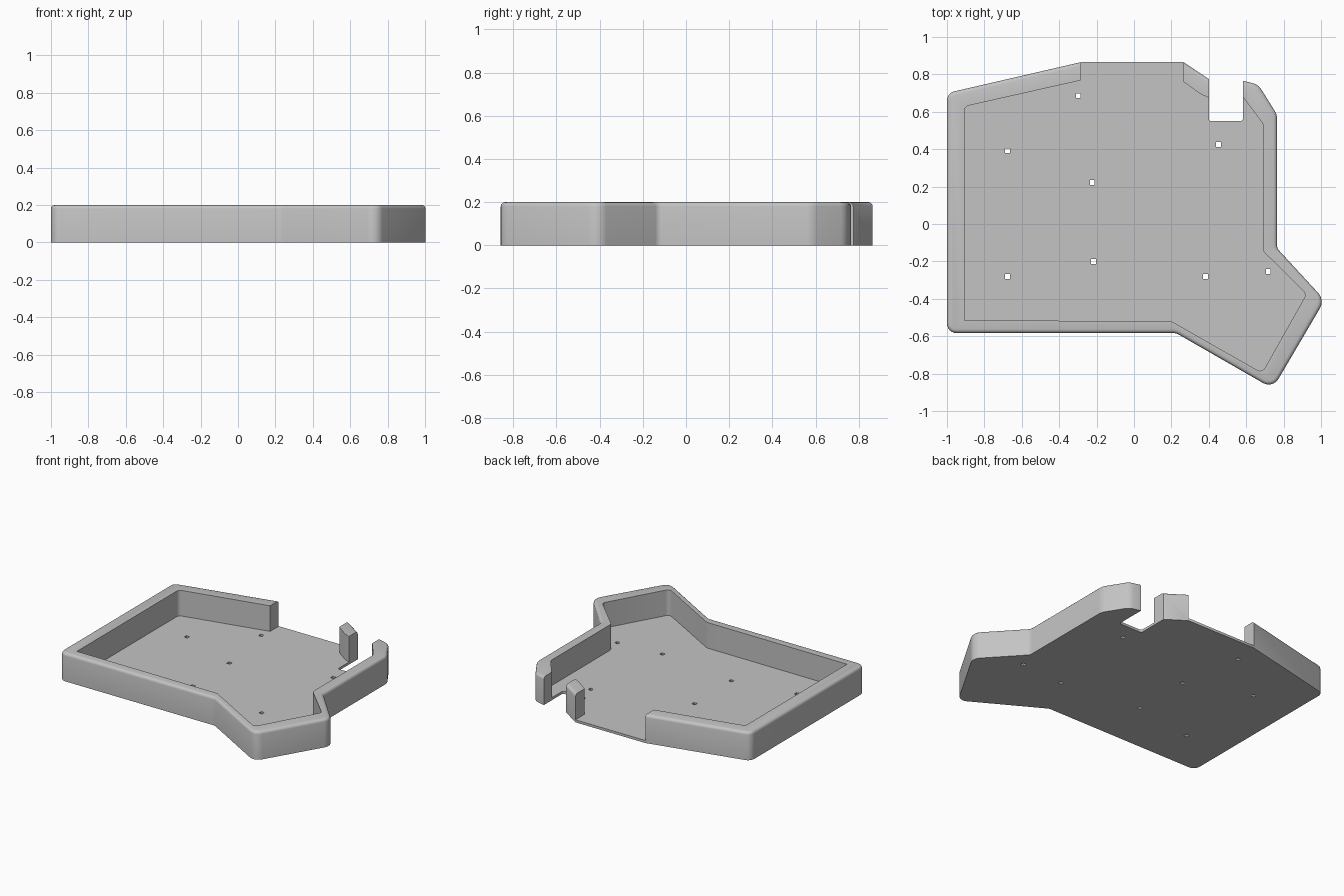
import bpy, bmesh, math
from mathutils import Vector

cube = bpy.data.objects.get("Cube")
if cube:
    bpy.data.objects.remove(cube, do_unlink=True)

HEIGHT, FLOOR, LIP = 0.2, 0.018, 0.02

grey = bpy.data.materials.new("plain grey")
grey.use_nodes = True
grey.diffuse_color = (0.55, 0.55, 0.55, 1)
grey.node_tree.nodes["Principled BSDF"].inputs["Base Color"].default_value = (0.55, 0.55, 0.55, 1)


def rounded(corners, steps=6):
    """Replace each (x, y, radius) corner with a fillet arc."""
    out = []
    for i, (x, y, r) in enumerate(corners):
        p = Vector((x, y))
        if r == 0:
            out.append(p)
            continue
        a = (Vector(corners[i - 1][:2]) - p).normalized()
        b = (Vector(corners[(i + 1) % len(corners)][:2]) - p).normalized()
        half = a.angle(b) / 2
        centre = p + (a + b).normalized() * (r / math.sin(half))
        start = p + a * (r / math.tan(half)) - centre
        end = p + b * (r / math.tan(half)) - centre
        sweep = start.angle_signed(end)
        for k in range(steps + 1):
            t = -sweep * k / steps
            c, s = math.cos(t), math.sin(t)
            out.append(centre + Vector((start.x * c - start.y * s, start.x * s + start.y * c)))
    return out


def prism(name, outline, z0, z1, lip=0):
    """Extrude an outline, optionally rounding its top rim."""
    bm = bmesh.new()
    base = bm.faces.new([bm.verts.new((p.x, p.y, z0)) for p in outline])
    top = bmesh.ops.extrude_face_region(bm, geom=[base])["geom"]
    for v in [g for g in top if isinstance(g, bmesh.types.BMVert)]:
        v.co.z = z1
    bmesh.ops.recalc_face_normals(bm, faces=bm.faces)
    if lip:
        rim = [e for e in bm.edges if all(v.co.z > z1 - 1e-5 for v in e.verts)]
        bmesh.ops.bevel(bm, geom=rim, offset=lip, segments=3, profile=0.5, affect='EDGES')
    mesh = bpy.data.meshes.new(name)
    bm.to_mesh(mesh)
    bm.free()
    mesh.materials.append(grey)
    obj = bpy.data.objects.new(name, mesh)
    bpy.context.collection.objects.link(obj)
    return obj


def box(x0, x1, y0, y1, r=0):
    return rounded([(x0, y0, r), (x1, y0, r), (x1, y1, 0), (x0, y1, 0)])


# Solid tray block with rounded corners and softened rim
tray = prism("tray", rounded([
    (-1, -0.583, 0.05), (0.225, -0.583, 0.06), (0.742, -0.88, 0.06),
    (1.02, -0.407, 0.07), (0.765, -0.13, 0.04), (0.765, 0.585, 0.09),
    (0.665, 0.745, 0.08), (0.585, 0.765, 0), (0.4, 0.775, 0),
    (0.265, 0.865, 0), (-0.285, 0.865, 0), (-1, 0.70, 0.05)]), 0, HEIGHT, LIP)

# Cavity, running out through the wide opening in the back wall
cutters = [prism("cavity_cutter", rounded([
    (-0.907, -0.515, 0), (0.2, -0.52, 0.05), (0.685, -0.796, 0.03),
    (0.922, -0.375, 0.03), (0.69, -0.145, 0.03), (0.69, 0.535, 0.03),
    (0.585, 0.675, 0), (0.4, 0.675, 0), (0.355, 0.695, 0), (0.265, 0.76, 0),
    (0.265, 1, 0), (-0.285, 1, 0), (-0.285, 0.768, 0), (-0.907, 0.628, 0.03)]),
    FLOOR, 0.4)]

# Cable notch through wall and floor
cutters.append(prism("notch_cutter", box(0.4, 0.583, 0.55, 1, 0.015), -0.1, 0.4))

# Small square screw holes in the floor
for x, y in [(-0.677, 0.392), (-0.298, 0.686), (-0.223, 0.222), (-0.217, -0.2),
             (-0.677, -0.28), (0.382, -0.28), (0.718, -0.254), (0.451, 0.426)]:
    cutters.append(prism("hole_cutter", box(x - 0.013, x + 0.013, y - 0.013, y + 0.013), -0.1, 0.1))

# Apply every cut, then discard the cutters
bpy.ops.object.select_all(action='DESELECT')
bpy.context.view_layer.objects.active = tray
tray.select_set(True)
for cutter in cutters:
    mod = tray.modifiers.new("cut", 'BOOLEAN')
    mod.operation, mod.solver, mod.object = 'DIFFERENCE', 'EXACT', cutter
    bpy.ops.object.modifier_apply(modifier=mod.name)
    bpy.data.objects.remove(cutter, do_unlink=True)

bpy.ops.object.shade_smooth_by_angle(angle=math.radians(35))
